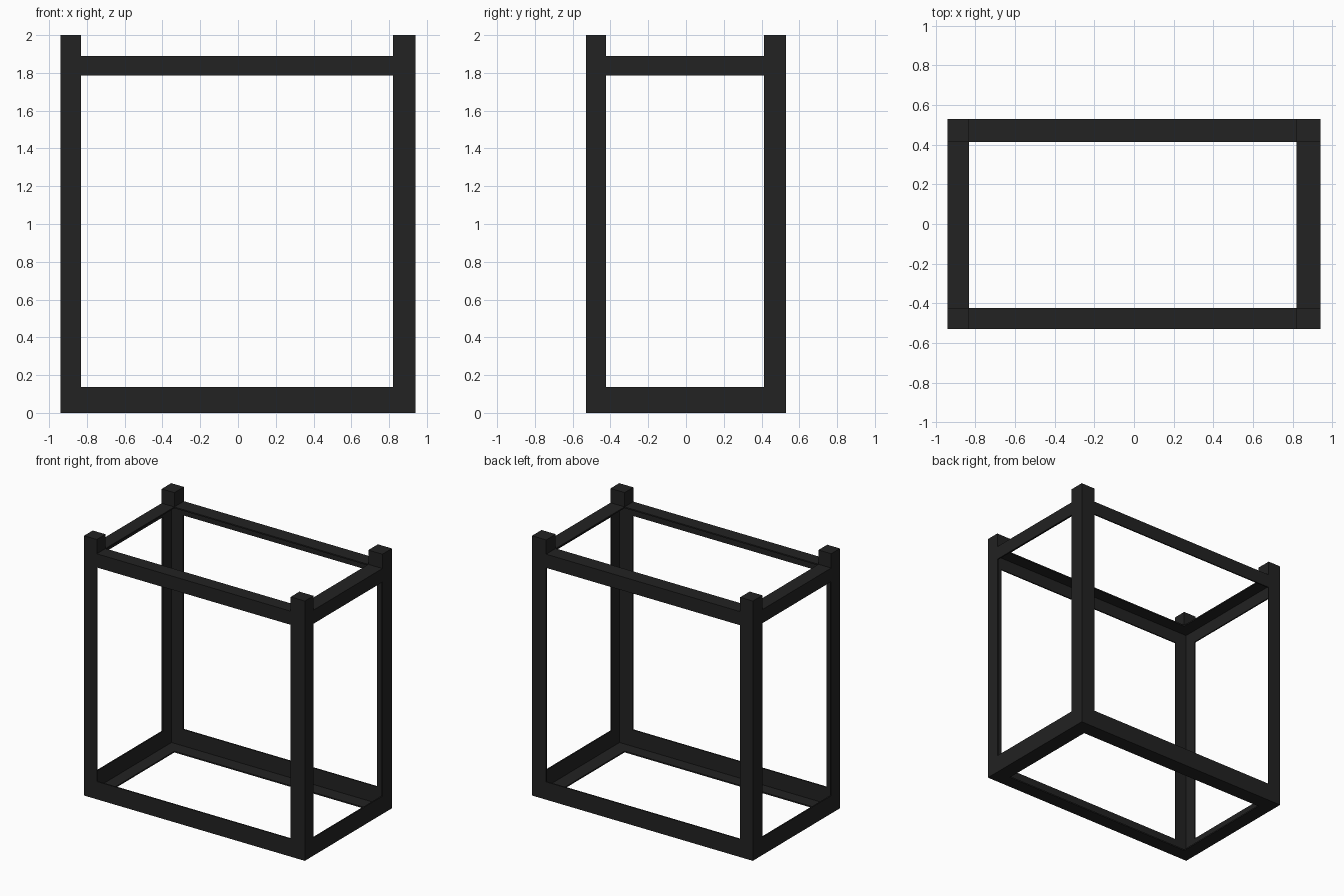
import bpy, bmesh

if "Cube" in bpy.data.objects:
    bpy.data.objects.remove(bpy.data.objects["Cube"])

X, Y, T = 0.94, 0.53, 0.01            # outer half sizes, plate thickness
BASE, RAIL_LOW, RAIL_TOP, TOP = 0.137, 1.785, 1.89, 2.0
# flange width on each side of the frame
W = {"left": 0.108, "right": 0.12, "front": 0.106, "back": 0.116}

mat = bpy.data.materials.new("dark_steel")
mat.diffuse_color = (0.016, 0.016, 0.016, 1)
mat.use_nodes = True
mat.node_tree.nodes["Principled BSDF"].inputs["Base Color"].default_value = mat.diffuse_color


def prism(name, ring_a, ring_b):
    """Solid between two matching end outlines."""
    bm = bmesh.new()
    a = [bm.verts.new(p) for p in ring_a]
    b = [bm.verts.new(p) for p in ring_b]
    n = len(a)
    bm.faces.new(a)
    bm.faces.new(b)
    for i in range(n):
        j = (i + 1) % n
        bm.faces.new((a[i], a[j], b[j], b[i]))
    bmesh.ops.recalc_face_normals(bm, faces=bm.faces)
    mesh = bpy.data.meshes.new(name)
    bm.to_mesh(mesh)
    bm.free()
    mesh.materials.append(mat)
    bpy.context.collection.objects.link(bpy.data.objects.new(name, mesh))


def corner(sides, inset_x, inset_y):
    """Point set in from a frame corner; an inset of 'w' is the flange width."""
    sx, sy = sides
    dx = W[sx] if inset_x == "w" else inset_x
    dy = W[sy] if inset_y == "w" else inset_y
    return ((X - dx) * (1 if sx == "right" else -1),
            (Y - dy) * (1 if sy == "back" else -1))


CORNERS = [("left", "front"), ("right", "front"), ("right", "back"), ("left", "back")]
RAILS = ["front", "right", "back", "left"]

# Angle-section rails, mitred at the corners
PROFILES = {
    # ledge at the bottom, upright outside
    "bottom": [(0, 0), ("w", 0), ("w", T), (T, T), (T, BASE), (0, BASE)],
    # ledge at the top, skirt hanging outside
    "top": [(0, RAIL_LOW), (T, RAIL_LOW), (T, RAIL_TOP - T),
            ("w", RAIL_TOP - T), ("w", RAIL_TOP), (0, RAIL_TOP)],
}
for level, profile in PROFILES.items():
    for i, side in enumerate(RAILS):
        ends = [[(*corner(c, d, d), z) for d, z in profile]
                for c in (CORNERS[i], CORNERS[(i + 1) % 4])]
        prism(f"{level}_rail_{side}", *ends)

# Angle-section posts with solid blocks on top
ANGLE = [(0, 0), ("w", 0), ("w", T), (T, T), (T, "w"), (0, "w")]
BLOCK = [(0, 0), ("w", 0), ("w", "w"), (0, "w")]
for c in CORNERS:
    for part, shape, z0, z1 in (("post", ANGLE, BASE, RAIL_LOW),
                                ("post_top", BLOCK, RAIL_TOP, TOP)):
        pts = [corner(c, *p) for p in shape]
        prism(f"{part}_{c[1]}_{c[0]}", [(*p, z0) for p in pts], [(*p, z1) for p in pts])
